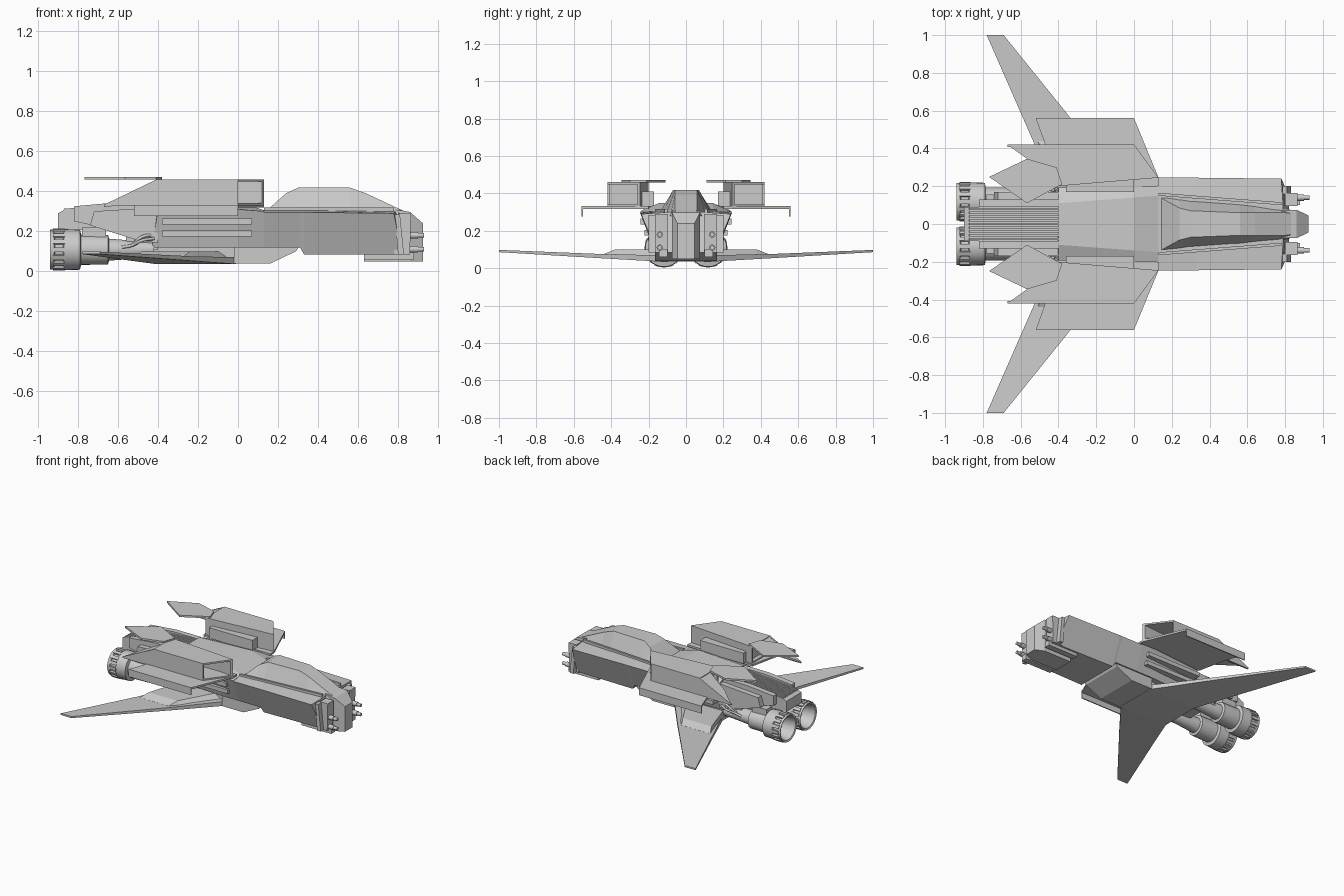
import bpy, bmesh, math
from mathutils import Vector

if "Cube" in bpy.data.objects:
    bpy.data.objects.remove(bpy.data.objects["Cube"])


def make(name, verts, faces, mirror=False):
    me = bpy.data.meshes.new(name)
    me.from_pydata(verts, [], faces)
    bm = bmesh.new()
    bm.from_mesh(me)
    bmesh.ops.recalc_face_normals(bm, faces=bm.faces)
    bm.to_mesh(me)
    bm.free()
    ob = bpy.data.objects.new(name, me)
    bpy.context.collection.objects.link(ob)
    if mirror:
        m = ob.modifiers.new("mirror", 'MIRROR')
        m.use_axis = (False, True, False)
        m.use_mirror_merge = False
    return ob


def loft(name, rings, mirror=False, caps=True):
    n = len(rings[0])
    verts = [v for r in rings for v in r]
    faces = [(i * n + j, i * n + (j + 1) % n, (i + 1) * n + (j + 1) % n, (i + 1) * n + j)
             for i in range(len(rings) - 1) for j in range(n)]
    if caps:
        faces += [tuple(range(n)), tuple(range(len(verts) - n, len(verts)))]
    return make(name, verts, faces, mirror)


def prism(name, pts, axis, a, b, mirror=False):
    put = {'x': lambda p, t: (t, p[0], p[1]), 'y': lambda p, t: (p[0], t, p[1]),
           'z': lambda p, t: (p[0], p[1], t)}[axis]
    return loft(name, [[put(p, t) for p in pts] for t in (a, b)], mirror)


def box(name, x0, x1, y0, y1, z0, z1, mirror=False):
    return prism(name, [(x0, y0), (x1, y0), (x1, y1), (x0, y1)], 'z', z0, z1, mirror)


def sym(half):
    # closes a half cross-section across the y = 0 plane
    return half + [(x, -y, z) for x, y, z in reversed(half)]


def lathe(name, prof, cy, cz, n=28, mirror=True):
    # closed profile of (x, radius) turned about an axis along x
    rings = [[(x, cy + r * math.cos(2 * math.pi * k / n), cz + r * math.sin(2 * math.pi * k / n))
              for k in range(n)] for x, r in prof]
    ob = loft(name, rings, mirror)
    bpy.ops.object.select_all(action='DESELECT')
    ob.select_set(True)
    bpy.context.view_layer.objects.active = ob
    bpy.ops.object.shade_smooth_by_angle(angle=math.radians(35))
    return ob


def pipe(name, pts, r):
    for s in (1, -1):
        cu = bpy.data.curves.new(name, 'CURVE')
        cu.dimensions = '3D'
        cu.bevel_depth, cu.bevel_resolution, cu.resolution_u = r, 2, 6
        sp = cu.splines.new('BEZIER')
        sp.bezier_points.add(len(pts) - 1)
        for bp, (x, y, z) in zip(sp.bezier_points, pts):
            bp.co = Vector((x, s * y, z))
            bp.handle_left_type = bp.handle_right_type = 'AUTO'
        ob = bpy.data.objects.new(name, cu)
        bpy.context.collection.objects.link(ob)


# fuselage: sides lean inward towards the bottom
loft("front_hull", [sym([(0.13, .175, .12), (0.13, .245, .295), (0.13, .15, .305)]),
                    sym([(0.31, .175, .12), (0.31, .245, .295), (0.31, .145, .305)]),
                    sym([(0.33, .165, .085), (0.33, .245, .295), (0.33, .14, .305)]),
                    sym([(0.82, .155, .085), (0.78, .24, .29), (0.79, .09, .30)])])
loft("rear_hull", [sym([(0.13, .175, .12), (0.13, .245, .30), (0.13, .15, .305)]),
                   sym([(0.0, .175, .12), (0.0, .235, .31), (0.0, .14, .35)]),
                   sym([(-.43, .15, .12), (-.40, .20, .31), (-.40, .11, .35)])])

# canopy
loft("canopy", [sym([(x, yb, .28), (x, yt, zt)]) for x, yb, yt, zt in [
    (.14, .155, .14, .30), (.24, .14, .085, .39), (.30, .13, .07, .418), (.56, .11, .06, .418),
    (.64, .10, .06, .39), (.80, .085, .06, .315), (.87, .06, .05, .285)]])
prism("canopy_rail", [(.13, .165), (.78, .115), (.78, .10), (.13, .15)], 'z', .29, .318, True)

# nose block, chin and gun housings
loft("nose_block", [[(x, y, z) for y, z in [(-w, z0), (w, z0), (w, z1), (-w, z1)]]
                    for x, w, z0, z1 in [(.78, .075, .05, .31), (.86, .075, .05, .297),
                                         (.925, .045, .05, .24)]])
box("chin", .63, .86, -.075, .075, .05, .12)
box("chin_rail", .63, .88, .10, .145, .06, .10, True)
prism("gun_housing", [(.78, .085), (.86, .085), (.865, .29), (.80, .29)], 'y', .095, .165, True)
prism("cheek_plate", [(.80, .085), (.83, .085), (.81, .285), (.785, .285)], 'y', .16, .20, True)
for i, z in enumerate((.11, .18)):
    lathe("gun_%d" % i, [(.84, .017), (.90, .017), (.90, .012), (.93, .012)], .14, z, 12)

# keel block under the belly
prism("keel", [(-.02, .13), (-.02, .038), (.16, .038), (.29, .10), (.31, .13)], 'y', -.165, .165)

# swept wings in one piece across the belly
loft("wings", [[(le, y, z0), (te, y, z0), (te, y, z1), (le, y, z1)] for y, le, te, z0, z1 in [
    (-1, -.69, -.78, .086, .098), (-.43, -.23, -.53, .052, .075), (-.15, -.01, -.41, .036, .07),
    (.15, -.01, -.41, .036, .07), (.43, -.23, -.53, .052, .075), (1, -.69, -.78, .086, .098)]])
loft("wing_root_fairing", [
    [(-.04, .13, .06), (-.41, .13, .06), (-.40, .13, .10), (-.10, .13, .10)],
    [(-.21, .38, .06), (-.49, .38, .06), (-.48, .38, .10), (-.24, .38, .10)],
    [(-.26, .44, .06), (-.52, .44, .06), (-.51, .44, .076), (-.27, .44, .076)]], True)
box("belly_block", -.42, 0, -.13, .13, .06, .13)

# side rails on the hull
for i, (z, y) in enumerate([(.25, .225), (.19, .205)]):
    box("side_rail_%d" % i, -.38, .07, y - .05, y + .018, z - .015, z + .015, True)

# shoulder plates with a downturned outer lip
prism("shoulder_plate", [(.13, .20), (.13, .245), (0, .56), (-.52, .56), (-.47, .42), (-.42, .19)],
      'z', .318, .332, True)
box("shoulder_lip", -.52, 0, .552, .56, .276, .325, True)

# hollow intake nacelles
prism("nacelle_roof", [(.13, .245), (0, .42), (-.41, .42), (-.41, .20)], 'z', .448, .46, True)
prism("nacelle_outer_wall", [(0, .33), (0, .458), (-.41, .458), (-.67, .333), (-.67, .325)],
      'y', .408, .42, True)
prism("nacelle_inner_wall", [(.13, .245), (.12, .258), (-.41, .215), (-.41, .20)],
      'z', .33, .45, True)
prism("nacelle_floor", [(.13, .245), (0, .42), (-.41, .42), (-.41, .20)], 'z', .33, .342, True)
prism("nacelle_core", [(-.12, .24), (-.12, .41), (-.38, .41), (-.38, .21)], 'z', .335, .455, True)
box("nacelle_bracket", -.36, 0, .17, .25, .33, .41, True)
prism("roof_fin", [(-.10, .19), (-.16, .215), (-.22, .215), (-.14, .17)], 'z', .33, .40, True)

# jagged rear fins
prism("rear_fin", [(-.767, .249), (-.566, .345), (-.41, .30), (-.38, .21), (-.42, .19), (-.566, .11)],
      'z', .458, .472, True)
slope = [(-.40, .42), (-.67, .42), (-.566, .345), (-.40, .29)]
loft("rear_spike", [[(x, y, .46 + (x + .40) * .47 - t) for x, y in slope] for t in (0, .012)], True)

# tail cowl with ribbed top
prism("tail_cowl", [(-.90, .21), (-.90, .29), (-.87, .305), (-.40, .335), (-.40, .20)],
      'y', -.09, .09)
for k in range(9):
    y = -.08 + k * .02
    prism("cowl_rib", [(-.885, .28), (-.87, .313), (-.40, .345), (-.40, .31)], 'y', y - .006, y + .006)
prism("tail_shoulder", [(-.82, .25), (-.82, .325), (-.60, .345), (-.40, .345), (-.40, .15), (-.50, .18)],
      'y', .09, .13, True)
prism("tail_side_block", [(-.74, .23), (-.72, .30), (-.40, .32), (-.40, .14), (-.52, .16)],
      'y', .12, .17, True)
box("engine_mount", -.56, -.40, -.14, .14, .11, .24)

# twin engines
EY, EZ = .118, .108
lathe("engine", [(-.84, .03), (-.84, .07), (-.935, .088), (-.94, .10), (-.92, .10), (-.915, .093),
                 (-.875, .093), (-.87, .103), (-.79, .10), (-.785, .076), (-.65, .074), (-.645, .055),
                 (-.52, .045), (-.42, .04)], EY, EZ)
for k in range(16):
    a = 2 * math.pi * k / 16
    ob = box("nozzle_clamp", -.925, -.865, -.011, .011, .088, .105, False)
    ob.location = (0, EY, EZ)
    ob.rotation_euler = (a, 0, 0)
    twin = ob.copy()
    twin.location.y = -EY
    bpy.context.collection.objects.link(twin)
box("engine_top_box", -.78, -.66, .08, .155, .16, .22, True)

# fuel lines between hull and engines
for i in range(3):
    d = i * .018
    pipe("fuel_line_%d" % i, [(-.42, .14 + d, .20 - d), (-.48, .16 + d, .19 - d),
                              (-.53, .15 + d / 2, .13), (-.58, .13 + d, .12)], .008)
